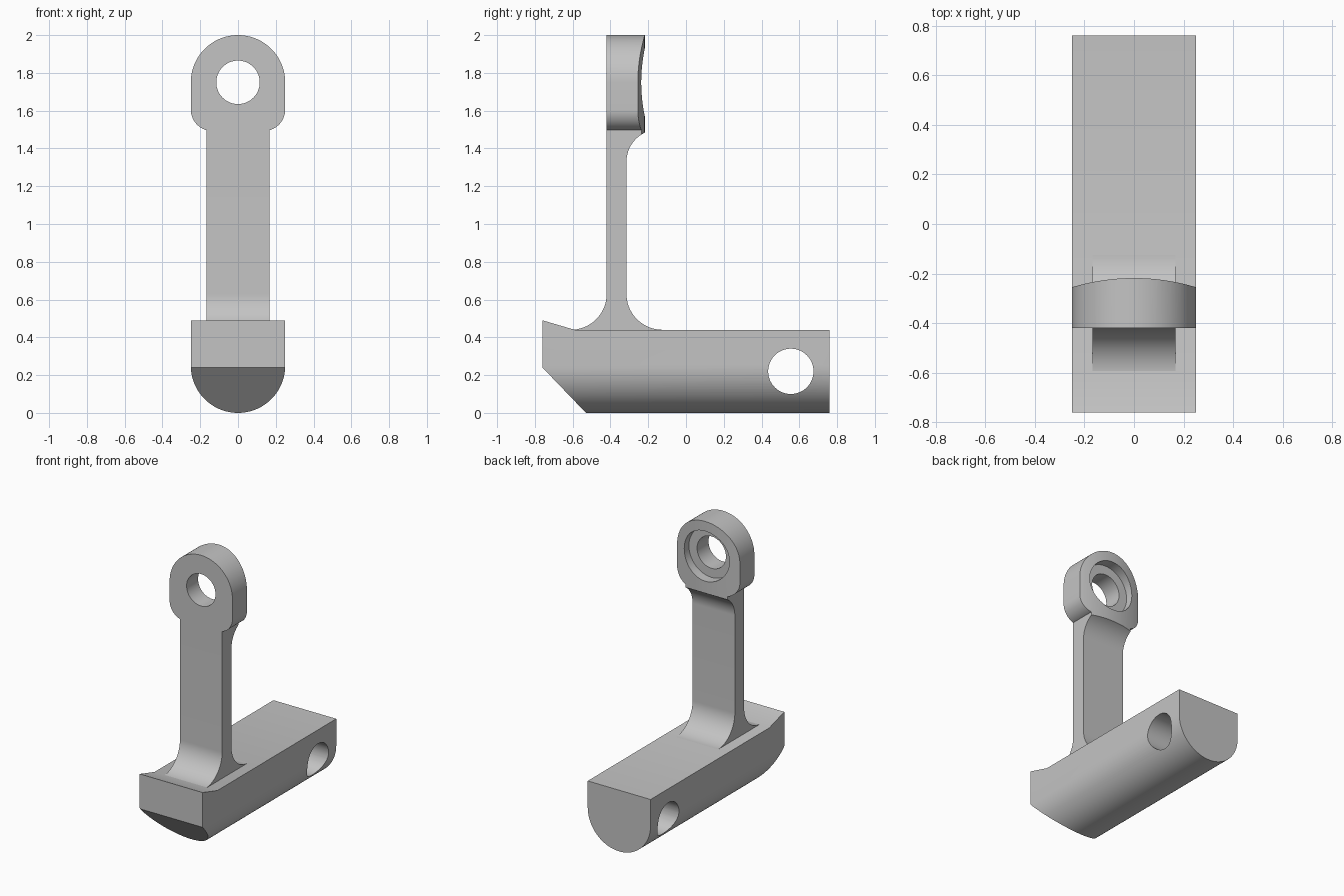
import bpy
import bmesh
from math import cos, sin, radians
from mathutils import Vector

cube = bpy.data.objects.get("Cube")
if cube:
    bpy.data.objects.remove(cube, do_unlink=True)

grey = bpy.data.materials.new("plain grey")
grey.use_nodes = True
colour = (0.55, 0.55, 0.55, 1)
grey.diffuse_color = colour
grey.node_tree.nodes["Principled BSDF"].inputs["Base Color"].default_value = colour


def arc(u, v, r, start, end, steps=24):
    """Points on an arc, angles in degrees."""
    angles = [radians(start + (end - start) * i / steps) for i in range(steps + 1)]
    return [(u + r * cos(a), v + r * sin(a)) for a in angles]


def prism(name, outline, axis, low, high):
    """Extrude a 2D outline along one axis; the outline uses the other two in order."""
    def place(p, depth):
        c = list(p)
        c.insert("xyz".index(axis), depth)
        return Vector(c)
    bm = bmesh.new()
    face = bm.faces.new([bm.verts.new(place(p, low)) for p in outline])
    result = bmesh.ops.extrude_face_region(bm, geom=[face])
    verts = [g for g in result["geom"] if isinstance(g, bmesh.types.BMVert)]
    bmesh.ops.translate(bm, verts=verts, vec=place((0, 0), high - low))
    bmesh.ops.recalc_face_normals(bm, faces=bm.faces)
    mesh = bpy.data.meshes.new(name)
    bm.to_mesh(mesh)
    bm.free()
    mesh.materials.append(grey)
    obj = bpy.data.objects.new(name, mesh)
    bpy.context.collection.objects.link(obj)
    return obj


def combine(obj, other, operation):
    """Apply a boolean and remove the second shape."""
    mod = obj.modifiers.new("boolean", "BOOLEAN")
    mod.operation = operation
    mod.solver = "EXACT"
    mod.object = other
    bpy.context.view_layer.objects.active = obj
    bpy.ops.object.modifier_apply(modifier=mod.name)
    bpy.data.objects.remove(other, do_unlink=True)


def circle(u, v, r):
    return arc(u, v, r, 0, 360, 64)[:-1]


# Base: round-bottomed bar trimmed to the side outline, with a cross hole
bar = [(0.25, 0.6)] + arc(0, 0.25, 0.25, 0, -180, 48) + [(-0.25, 0.6)]
base = prism("base", bar, "y", -0.9, 0.9)
side = [(-0.76, 0.24), (-0.52, -0.01), (0.76, -0.01), (0.76, 0.44), (-0.59, 0.44), (-0.76, 0.49)]
combine(base, prism("side_trim", side, "x", -0.5, 0.5), "INTERSECT")
combine(base, prism("cross_hole", circle(0.555, 0.22, 0.12), "x", -0.5, 0.5), "DIFFERENCE")

# Stem: flat post with flared foot and a flare behind the top
flare = arc(-0.145, 1.33, 0.17, 180, 112)
stem = (arc(-0.61, 0.63, 0.19, -90, 0) + [(-0.42, 1.52), (-0.2, 1.52)]
        + flare[::-1] + arc(-0.125, 0.63, 0.19, 180, 270) + [(-0.125, 0.41), (-0.61, 0.41)])
arm = prism("arm", stem, "x", -0.168, 0.168)

# Head: rounded eye joined to the stem
head = (arc(0, 1.75, 0.25, 0, 180, 48) + arc(-0.135, 1.607, 0.115, 180, 270)
        + arc(0.135, 1.607, 0.115, 270, 360))
combine(arm, prism("head", head, "y", -0.42, -0.15), "UNION")

# Bowed back face, through hole and shallow recess behind
bow = arc(0, -1.08, 0.862, 60, 120, 48) + [(-0.5, 0.3), (0.5, 0.3)]
combine(arm, prism("bow_cut", bow, "z", 1.2, 2.2), "DIFFERENCE")
combine(arm, prism("eye_hole", circle(0, 1.75, 0.115), "y", -0.6, 0.2), "DIFFERENCE")
combine(arm, prism("recess", circle(0, 1.75, 0.18), "y", -0.29, 0.2), "DIFFERENCE")

# Smooth the curved faces, keep the edges crisp
for obj in (base, arm):
    bpy.ops.object.select_all(action="DESELECT")
    obj.select_set(True)
    bpy.context.view_layer.objects.active = obj
    bpy.ops.object.shade_smooth_by_angle(angle=radians(20))
